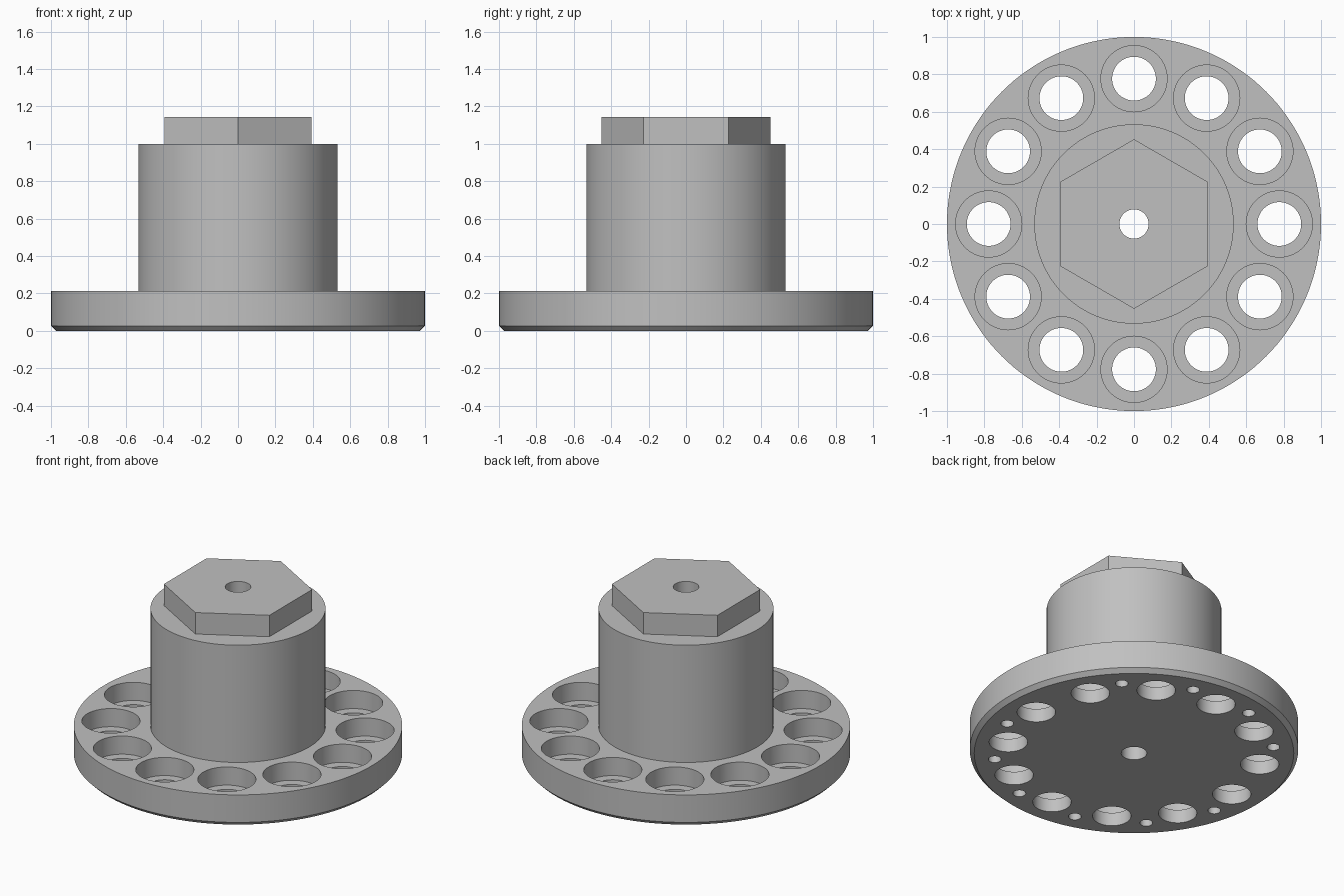
import bpy, bmesh
from math import cos, sin, pi, radians

if "Cube" in bpy.data.objects:
    bpy.data.objects.remove(bpy.data.objects["Cube"], do_unlink=True)

FLANGE_TOP, BARREL_TOP, HEX_TOP = 0.212, 1.0, 1.144
SEAT = 0.09  # floor height of the counterbores


def turned_solid(bm, profile, sides, x=0, y=0, turn=0):
    """Closed solid turned around a vertical axis from (radius, z) points."""
    rings = []
    for r, z in profile:
        angles = [turn + 2 * pi * i / sides for i in range(sides)]
        rings.append([bm.verts.new((x + r * cos(a), y + r * sin(a), z)) for a in angles])
    for low, high in zip(rings, rings[1:]):
        for i in range(sides):
            j = (i + 1) % sides
            bm.faces.new((low[i], low[j], high[j], high[i]))
    bm.faces.new(rings[0][::-1])
    bm.faces.new(rings[-1])


def make_object(name, bm):
    bmesh.ops.recalc_face_normals(bm, faces=bm.faces)
    mesh = bpy.data.meshes.new(name)
    bm.to_mesh(mesh)
    bm.free()
    obj = bpy.data.objects.new(name, mesh)
    bpy.context.collection.objects.link(obj)
    return obj


def combine(target, helper, operation):
    mod = target.modifiers.new(operation.title(), 'BOOLEAN')
    mod.operation = operation
    mod.solver = 'EXACT'
    mod.object = helper
    bpy.context.view_layer.objects.active = target
    bpy.ops.object.modifier_apply(modifier=mod.name)
    bpy.data.objects.remove(helper, do_unlink=True)


# Flange with chamfered lower rim, and barrel
bm = bmesh.new()
turned_solid(bm, [(0.973, 0), (1, 0.027), (1, FLANGE_TOP), (0.533, FLANGE_TOP),
                  (0.533, BARREL_TOP)], 144)
hub = make_object("flanged_hub", bm)

# Hexagonal boss on top of the barrel
bm = bmesh.new()
turned_solid(bm, [(0.453, 0.9), (0.453, HEX_TOP)], 6, turn=pi / 2)
combine(hub, make_object("hex_boss", bm), 'UNION')

# Centre bore, counterbored bolt holes and blind pin holes
bm = bmesh.new()
turned_solid(bm, [(0.078, -0.2), (0.078, 1.4)], 48)
for k in range(12):
    a = radians(30 * k)
    turned_solid(bm, [(0.117, -0.2), (0.117, SEAT), (0.177, SEAT), (0.177, 0.4)],
                 64, 0.777 * cos(a), 0.777 * sin(a))
    if k not in (0, 5):
        a += radians(15)
        turned_solid(bm, [(0.039, -0.2), (0.039, 0.11)], 32,
                     0.852 * cos(a), 0.852 * sin(a))
combine(hub, make_object("hole_cutter", bm), 'DIFFERENCE')

# Plain grey metal
grey = bpy.data.materials.new("plain_grey")
grey.use_nodes = True
colour = (0.53, 0.53, 0.53, 1)
grey.diffuse_color = colour
grey.node_tree.nodes["Principled BSDF"].inputs["Base Color"].default_value = colour
hub.data.materials.clear()
hub.data.materials.append(grey)

bpy.ops.object.select_all(action='DESELECT')
hub.select_set(True)
bpy.context.view_layer.objects.active = hub
bpy.ops.object.shade_smooth_by_angle(angle=radians(30))
